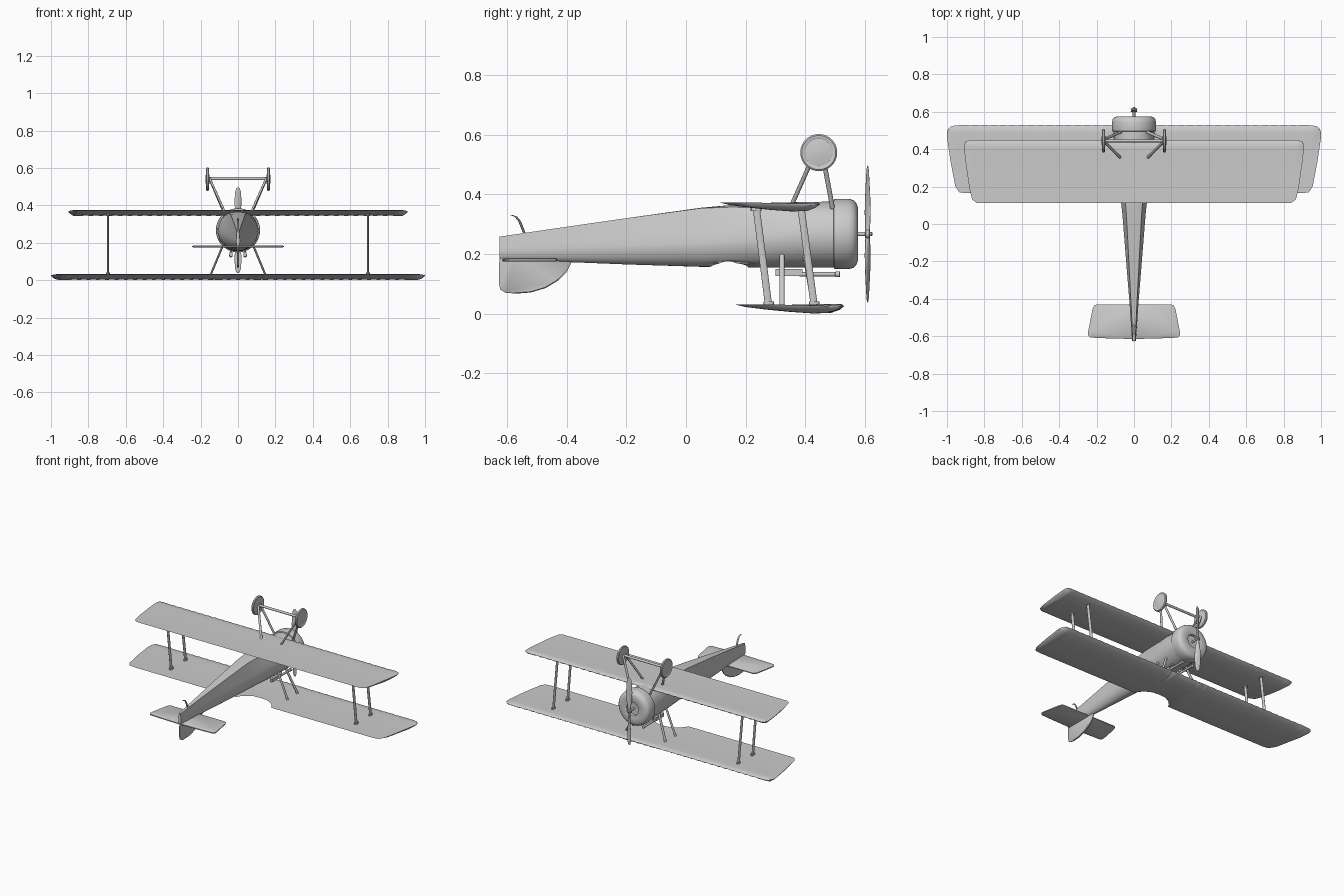
import bpy, bmesh, math
from mathutils import Vector

if "Cube" in bpy.data.objects:
    bpy.data.objects.remove(bpy.data.objects["Cube"])


def make(name, verts, faces, angle=35):
    me = bpy.data.meshes.new(name)
    me.from_pydata(verts, [], faces)
    bm = bmesh.new()
    bm.from_mesh(me)
    bmesh.ops.recalc_face_normals(bm, faces=bm.faces)
    bm.to_mesh(me)
    bm.free()
    ob = bpy.data.objects.new(name, me)
    bpy.context.collection.objects.link(ob)
    bpy.ops.object.select_all(action='DESELECT')
    ob.select_set(True)
    bpy.context.view_layer.objects.active = ob
    bpy.ops.object.shade_smooth_by_angle(angle=math.radians(angle))
    return ob


def loft(name, rings, angle=35):
    n = len(rings[0])
    verts = [p for r in rings for p in r]
    faces = [(k * n + i, k * n + (i + 1) % n, (k + 1) * n + (i + 1) % n, (k + 1) * n + i)
             for k in range(len(rings) - 1) for i in range(n)]
    faces += [tuple(range(n)), tuple(range(len(verts) - n, len(verts)))]
    return make(name, verts, faces, angle)


def circle(n):
    return [(math.cos(2 * math.pi * i / n), math.sin(2 * math.pi * i / n)) for i in range(n)]


def lathe(name, axis, centre, profile, n=32):
    cx, cy, cz = centre
    if axis == 'Y':
        rings = [[(cx + r * c, cy + d, cz + r * s) for c, s in circle(n)] for d, r in profile]
    else:
        rings = [[(cx + d, cy + r * c, cz + r * s) for c, s in circle(n)] for d, r in profile]
    return loft(name, rings)


def strut(name, a, b, rx, ry):
    return loft(name, [[(p[0] + rx * c, p[1] + ry * s, p[2]) for c, s in circle(12)] for p in (a, b)])


def interp(table, x):
    for a, b in zip(table, table[1:]):
        if x <= b[0]:
            f = (x - a[0]) / (b[0] - a[0])
            return [p + (q - p) * f for p, q in zip(a, b)]
    return table[-1]


def plate(name, outline, axis, pos, half):
    # flat panel with a bevelled rim: rings shrink slightly at both faces
    c = sum((Vector(p) for p in outline), Vector((0, 0))) / len(outline)
    rings = []
    for d, s in ((-half, 0.95), (-half * .5, 1), (half * .5, 1), (half, 0.95)):
        pts = [c + (Vector(p) - c) * s for p in outline]
        rings.append([(pos + d, p.x, p.y) if axis == 'X' else (p.x, p.y, pos + d) for p in pts])
    return loft(name, rings)


# Wings: inverted aerofoil swept along a planform, fabric sagging between ribs
UPPER = [(0, .025), (.03, .032), (.12, .033), (.3, .031), (.6, .029), (1, .031)]
LOWER = [(.9, .022), (.7, .013), (.5, .006), (.3, .001), (.15, .003), (.05, .013)]


def wing(name, plan, z0, ribs):
    flat_end = [p for p in plan if p[0] > 0.8][0][0]
    xs = {round(flat_end * i / (2 * ribs), 4): i % 2 for i in range(2 * ribs + 1)}
    for p in plan:
        xs.setdefault(p[0], 0)
    half = sorted(xs)
    rings = []
    for x in [-v for v in reversed(half) if v > 0] + half:
        _, le, te = interp(plan, abs(x))
        sag = 0.86 if xs[abs(x)] else 1
        thin = min(1, (le - te) / 0.25) * sag
        le -= 0.003 * (1 - sag) / 0.14
        rings.append([(x, le + (te - le) * t, z0 + .026 + (z - .026) * thin)
                      for t, z in UPPER + LOWER])
    return loft(name, rings, 40)


wing("long_wing", [(0, .53, .245), (.05, .53, .24), (.09, .53, .22), (.12, .53, .19),
                   (.135, .53, .165), (.9, .53, .165), (.935, .528, .17), (.955, .527, .2),
                   (.98, .522, .33), (.995, .505, .43), (1, .485, .46)], 0, 18)
wing("short_wing", [(0, .45, .113), (.84, .45, .113), (.865, .449, .13), (.88, .447, .19),
                    (.9, .44, .33), (.907, .425, .39)], .342, 16)

# Fuselage: slab sides and rounded deck at the tail blending to a round nose
# station: y, half width, top z, bottom z, roundness
STATIONS = [(-.625, .010, .258, .180, 0), (-.45, .022, .284, .175, 0), (-.2, .042, .320, .165, 0),
            (.05, .062, .355, .157, .05), (.16, .074, .365, .155, .25), (.28, .092, .370, .154, .6),
            (.40, .106, .374, .154, .9), (.50, .110, .376, .154, 1)]


def section(y, w, top, bot, rnd):
    mid, deck, n, pts = (top + bot) / 2, bot + (top - bot) * .4, 32, []
    for i in range(n):
        a = 2 * math.pi * i / n
        c, s = math.cos(a), math.sin(a)
        if s < 0:
            bx, bz = w * c, deck + (deck - bot) * s
        elif s > .70:
            bx, bz = w * .65 * c / .7071, top
        else:
            f = s / .7071
            bx, bz = math.copysign(w * (1 - .35 * f), c), deck + (top - deck) * f
        cx, cz = w * c, mid + (top - bot) / 2 * s
        pts.append((bx + (cx - bx) * rnd, y, bz + (cz - bz) * rnd))
    return pts


fuselage = loft("fuselage", [section(*s) for s in STATIONS], 28)

# Cockpit opening: a shallow scoop across the deck plus a deeper well
scoop = lathe("cockpit_scoop_cutter", 'X', (0, .145, .152), [(-.15, .065), (.15, .065)], 40)
for v in scoop.data.vertices:
    v.co.z = .152 + (v.co.z - .152) * .28
well = loft("cockpit_well_cutter",
            [[(.045 * c, .145 + .055 * s, z) for c, s in circle(32)] for z in (.10, .26)])
for cutter in (scoop, well):
    cutter.hide_render = True
    cutter.hide_viewport = True
    m = fuselage.modifiers.new("cut", 'BOOLEAN')
    m.operation, m.object, m.solver = 'DIFFERENCE', cutter, 'EXACT'

# Engine cowl, engine and propeller
AX = .267
lathe("engine_cowl", 'Y', (0, 0, AX),
      [(.494, .106), (.496, .116), (.505, .118), (.545, .118), (.56, .114), (.57, .105),
       (.576, .09), (.576, .06), (.572, .045), (.556, .043), (.555, .004)], 48)
lathe("propeller_shaft", 'Y', (0, 0, AX), [(.55, .007), (.622, .007), (.625, .004)], 16)
lathe("propeller_hub", 'Y', (0, 0, AX), [(.600, .012), (.603, .016), (.614, .016), (.617, .012)], 24)
BLADE = [(0, .009, .008, 20), (.03, .010, .007, 45), (.07, .016, .005, 35), (.12, .019, .004, 25),
         (.17, .019, .003, 18), (.21, .015, .0025, 14), (.224, .009, .002, 12), (.229, .003, .001, 12)]
for side, tag in ((1, "top"), (-1, "bottom")):
    rings = []
    for d, w, t, tw in BLADE:
        ct, st = math.cos(math.radians(tw)), math.sin(math.radians(tw))
        rings.append([(side * (w * c * ct - t * s * st), .609 + w * c * st + t * s * ct, AX + side * d)
                      for c, s in circle(16)])
    loft("propeller_blade_" + tag, rings)

# Tail surfaces and skid
half_tail = [(0, -.43), (.20, -.43), (.213, -.435), (.222, -.455), (.245, -.575), (.245, -.595),
             (.235, -.607), (.15, -.611), (0, -.615)]
plate("tailplane", half_tail + [(-x, y) for x, y in reversed(half_tail[1:-1])], 'Z', .18, .006)
plate("rudder", [(-.625, .25), (-.627, .10), (-.622, .08), (-.605, .07), (-.57, .067), (-.52, .071),
                 (-.47, .086), (-.43, .11), (-.40, .14), (-.38, .178), (-.45, .19), (-.58, .20)],
      'X', 0, .006)
loft("tail_skid", [[(.006 * c, y + .005 * s, z) for c, s in circle(10)]
                   for y, z in ((-.538, .26), (-.548, .285), (-.558, .31), (-.57, .325), (-.587, .331))])

# Paired parts on both sides
lathe("axle", 'X', (0, .445, .543), [(-.165, .008), (.165, .008)], 16)
for s, tag in ((-1, "left"), (1, "right")):
    lathe("wheel_" + tag, 'X', (s * .163, .445, .54),
          [(-.012, .007), (-.006, .046), (-.008, .050), (-.008, .057), (-.004, .062), (.004, .062),
           (.008, .057), (.008, .050), (.006, .046), (.012, .007)], 40)
    strut("gear_front_strut_" + tag, (s * .155, .455, .55), (s * .07, .492, .35), .007, .008)
    strut("gear_rear_strut_" + tag, (s * .155, .437, .55), (s * .065, .348, .35), .007, .008)
    # interplane struts with small foot fittings
    for pos, y0, y1 in (("front", .43, .385), ("rear", .277, .235)):
        strut(f"wing_{pos}_strut_{tag}", (s * .695, y0, .025), (s * .695, y1, .36), .005, .012)
        for foot, y, z in (("long", y0, .035), ("short", y1, .350)):
            strut(f"{pos}_{foot}_fitting_{tag}", (s * .695, y, z - .006), (s * .695, y, z + .006),
                  .010, .018)
    # struts carrying the long wing
    strut("centre_front_strut_" + tag, (s * .148, .43, .025), (s * .075, .40, .20), .006, .010)
    strut("centre_rear_strut_" + tag, (s * .148, .322, .025), (s * .075, .322, .20), .006, .008)
    # deck guns
    lathe("gun_barrel_" + tag, 'Y', (s * .038, 0, .132),
          [(.38, .007), (.50, .007), (.502, .010), (.515, .010), (.517, .005)], 16)
    x = s * .038
    loft("gun_body_" + tag, [[(x + a * .008, y, .138 + b * .012)
                              for a, b in ((-1, -1), (1, -1), (1, 1), (-1, 1))] for y in (.30, .39)])
    strut("gun_mount_" + tag, (x, .41, .13), (x, .41, .18), .005, .006)
